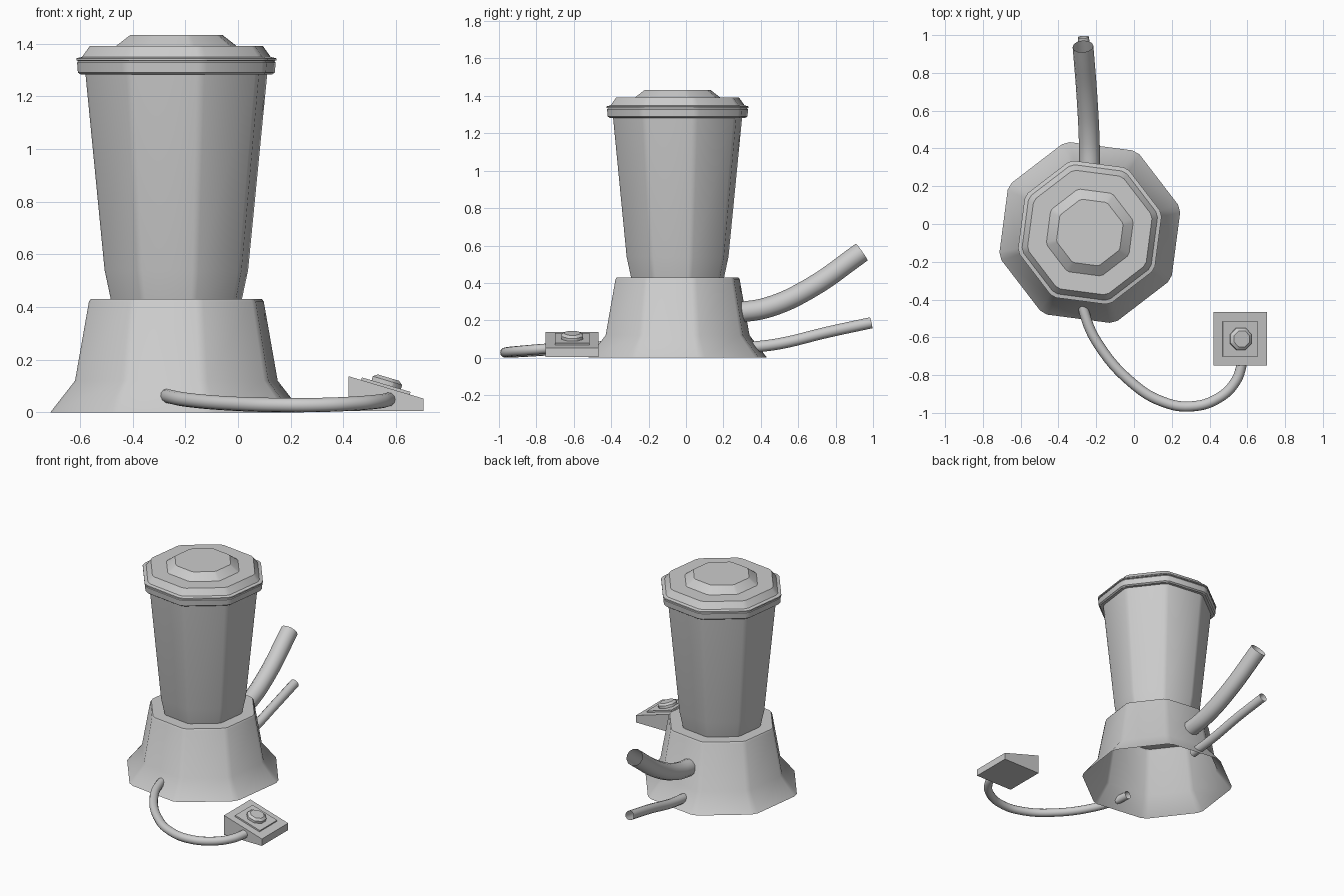
import bpy, bmesh, math
from mathutils import Matrix, Vector

if "Cube" in bpy.data.objects:
    bpy.data.objects.remove(bpy.data.objects["Cube"])

CX, CY = -0.234, -0.045   # axis of the machine body


def finish(name, bm, matrix=None, angle=30):
    bmesh.ops.recalc_face_normals(bm, faces=bm.faces)
    me = bpy.data.meshes.new(name)
    bm.to_mesh(me)
    bm.free()
    ob = bpy.data.objects.new(name, me)
    bpy.context.collection.objects.link(ob)
    if matrix:
        me.transform(matrix)
    smooth(ob, angle)
    return ob


def smooth(ob, angle):
    bpy.ops.object.select_all(action='DESELECT')
    ob.select_set(True)
    bpy.context.view_layer.objects.active = ob
    bpy.ops.object.shade_smooth_by_angle(angle=math.radians(angle))


def octagon_stack(name, profile, matrix, turn=15, chamfer=2.5, cap_bottom=True, angle=30):
    """Octagonal rings (radius, height) with chamfered corners, closed on top."""
    angles = [math.radians(turn + 45 * i + s) for i in range(8) for s in (-chamfer, chamfer)]
    bm = bmesh.new()
    rings = [[bm.verts.new((r * math.cos(a), r * math.sin(a), z)) for a in angles]
             for r, z in profile]
    n = len(angles)
    for lo, hi in zip(rings, rings[1:]):
        for i in range(n):
            bm.faces.new((lo[i], lo[(i + 1) % n], hi[(i + 1) % n], hi[i]))
    bm.faces.new(rings[-1])
    if cap_bottom:
        bm.faces.new(rings[0])
    return finish(name, bm, matrix, angle)


def tube(name, points, radius):
    """Open-ended hose swept through the points."""
    cu = bpy.data.curves.new(name, 'CURVE')
    cu.dimensions = '3D'
    cu.fill_mode = 'FULL'
    cu.bevel_depth = radius
    cu.bevel_resolution = 4
    cu.resolution_u = 6
    sp = cu.splines.new('BEZIER')
    sp.bezier_points.add(len(points) - 1)
    for bp, p in zip(sp.bezier_points, points):
        bp.co = p
        bp.handle_left_type = bp.handle_right_type = 'AUTO'
    ob = bpy.data.objects.new(name, cu)
    bpy.context.collection.objects.link(ob)
    bpy.ops.object.select_all(action='DESELECT')
    ob.select_set(True)
    bpy.context.view_layer.objects.active = ob
    bpy.ops.object.convert(target='MESH')
    smooth(bpy.context.view_layer.objects.active, 40)


def box(name, size, matrix):
    bm = bmesh.new()
    bmesh.ops.create_cube(bm, size=1, matrix=Matrix.Diagonal((*size, 1)))
    return finish(name, bm, matrix)


body = Matrix.Translation((CX, CY, 0))

# Flared base, open underneath
octagon_stack("base", [(0.49, 0.0), (0.394, 0.12), (0.34, 0.42), (0.333, 0.43)],
              body, cap_bottom=False)

# Tapered container
octagon_stack("container", [(0.255, 0.43), (0.279, 0.54), (0.355, 1.30)], body)

# Lid with rim, thin rib, sloped shoulder and dome
octagon_stack("lid", [(0.373, 1.283), (0.383, 1.29), (0.386, 1.328), (0.381, 1.334),
                      (0.389, 1.336), (0.389, 1.344), (0.367, 1.349), (0.337, 1.39),
                      (0.235, 1.39), (0.18, 1.432)], body, angle=24)

# Two rear hoses
tube("large_hose", [(-0.234, 0.27, 0.24), (-0.237, 0.44, 0.27),
                    (-0.248, 0.66, 0.37), (-0.27, 0.94, 0.565)], 0.055)
tube("small_hose", [(-0.235, 0.32, 0.052), (-0.238, 0.50, 0.075),
                    (-0.25, 0.75, 0.135), (-0.268, 0.99, 0.187)], 0.03)

# Cable to the foot switch
tube("cable", [(-0.275, -0.39, 0.064), (-0.26, -0.48, 0.06), (-0.19, -0.635, 0.047),
               (0.0, -0.85, 0.032), (0.15, -0.94, 0.028), (0.30, -0.966, 0.028),
               (0.45, -0.92, 0.034), (0.54, -0.83, 0.042), (0.575, -0.73, 0.05)], 0.027)

# Wedge-shaped pedal
bm = bmesh.new()
side = [(0.42, 0.005), (0.705, 0.005), (0.705, 0.052), (0.42, 0.137)]
front = [bm.verts.new((x, -0.75, z)) for x, z in side]
back = [bm.verts.new((x, -0.467, z)) for x, z in side]
bm.faces.new(front)
bm.faces.new(back)
for i in range(4):
    j = (i + 1) % 4
    bm.faces.new((front[i], front[j], back[j], back[i]))
finish("pedal_body", bm)

# Raised plate and button on the sloped top
slope = Matrix.Translation((0.56, -0.608, 0.0955)) @ Matrix.Rotation(math.atan2(0.085, 0.285), 4, 'Y')
box("pedal_plate", (0.193, 0.186, 0.02), slope)
octagon_stack("pedal_button", [(0.062, 0.005), (0.062, 0.026), (0.045, 0.038)],
              slope, turn=22.5, chamfer=2)
